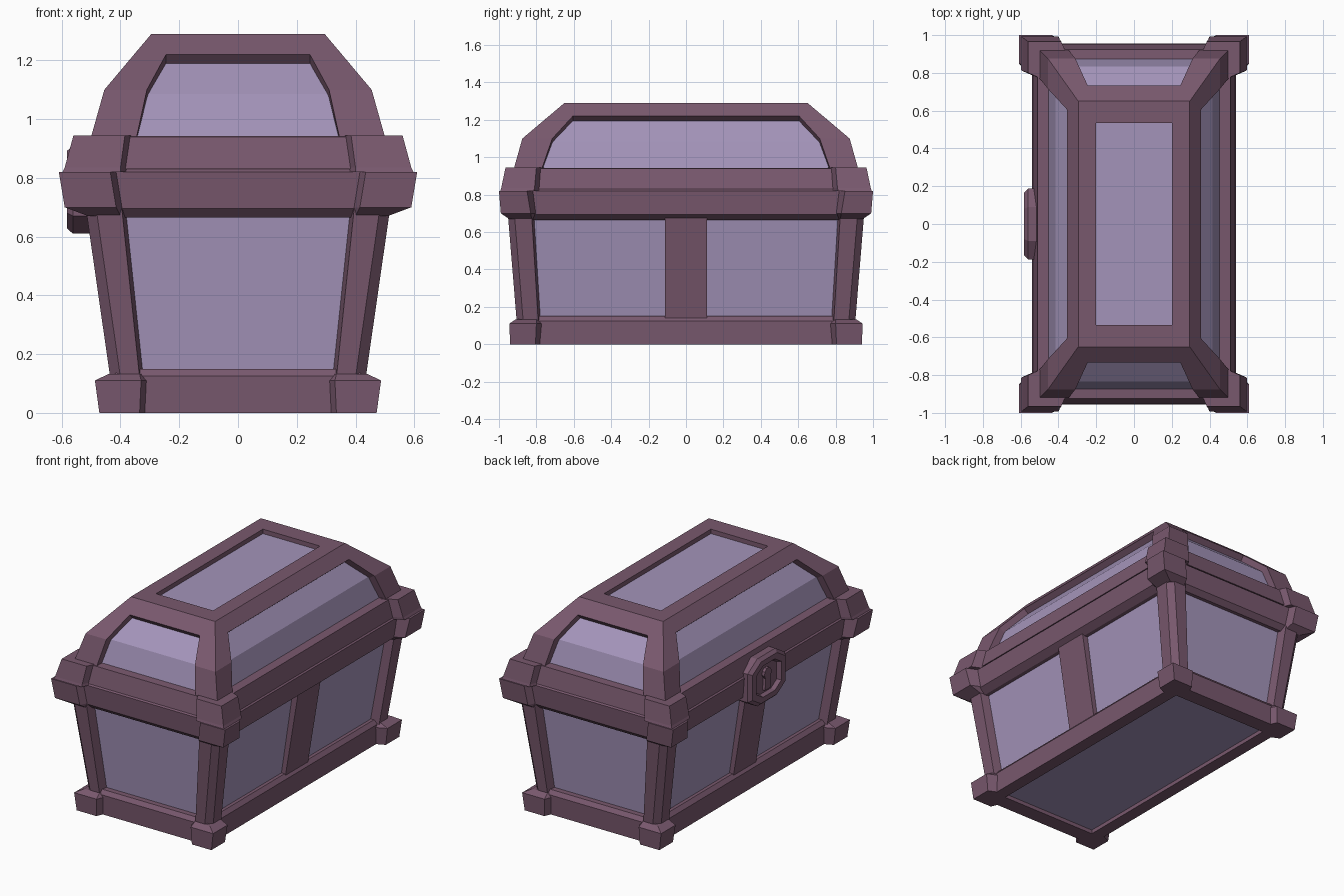
import bpy, bmesh
from math import cos, sin, pi

if "Cube" in bpy.data.objects:
    bpy.data.objects.remove(bpy.data.objects["Cube"])


def material(name, rgb):
    m = bpy.data.materials.new(name)
    m.diffuse_color = (*rgb, 1)
    m.use_nodes = True
    m.node_tree.nodes["Principled BSDF"].inputs["Base Color"].default_value = m.diffuse_color
    return m


TRIM = material("trim", (0.19, 0.098, 0.155))
PANEL = material("panel", (0.37, 0.296, 0.49))


def finish(name, bm, mat, mirror=""):
    bmesh.ops.recalc_face_normals(bm, faces=bm.faces)
    me = bpy.data.meshes.new(name)
    bm.to_mesh(me)
    bm.free()
    me.materials.append(mat)
    ob = bpy.data.objects.new(name, me)
    bpy.context.collection.objects.link(ob)
    if mirror:
        mod = ob.modifiers.new("mirror", 'MIRROR')
        mod.use_axis = ("x" in mirror, "y" in mirror, False)
    return ob


def loft(name, rings, mat, mirror="", closed=False):
    """Join rings of equal point count; cap the ends unless closed on itself."""
    bm = bmesh.new()
    vs = [[bm.verts.new(p) for p in r] for r in rings]
    pairs = list(zip(vs, vs[1:])) + ([(vs[-1], vs[0])] if closed else [])
    n = len(vs[0])
    for a, b in pairs:
        for i in range(n):
            j = (i + 1) % n
            bm.faces.new((a[i], a[j], b[j], b[i]))
    if not closed:
        bm.faces.new(vs[0])
        bm.faces.new(vs[-1])
    return finish(name, bm, mat, mirror)


def rect(z, x, y):
    return [(x, y, z), (-x, y, z), (-x, -y, z), (x, -y, z)]


def corner(z, x, y, ax, ay, c=0.0, root=0.04):
    """Corner plan: outer corner x,y; wings reach back to ax and ay."""
    tip = [(x - c, y), (x, y - c)] if c else [(x, y)]
    plan = [(x, ay), (x - 0.09, ay - root), (ax - root, y - 0.09), (ax, y)] + tip
    return [(px, py, z) for px, py in plan]


# Tapered body panels and bottom board
loft("body_panels", [rect(0.025, 0.365, 0.84), rect(0.70, 0.465, 0.895)], PANEL)

# Base rail, a hollow ring
loft("base_rail", [rect(0, 0.42, 0.9), rect(0.125, 0.425, 0.905), rect(0.15, 0.405, 0.885),
                   rect(0.15, 0.34, 0.80), rect(0, 0.34, 0.80)], TRIM, closed=True)

# Body rim and lid rim
loft("body_rim", [rect(0.665, 0.485, 0.915), rect(0.695, 0.53, 0.945), rect(0.82, 0.54, 0.955),
                  rect(0.835, 0.52, 0.935)], TRIM)
loft("lid_rim", [rect(0.83, 0.535, 0.95), rect(0.94, 0.51, 0.925), rect(0.945, 0.43, 0.85)], TRIM)

# Corner feet, posts and caps
loft("feet", [corner(0, 0.472, 0.94, 0.335, 0.805), corner(0.11, 0.487, 0.945, 0.33, 0.80),
              corner(0.133, 0.44, 0.91, 0.335, 0.80)], TRIM, "xy")
loft("corner_posts", [corner(0.12, 0.435, 0.905, 0.335, 0.79, 0.035, 0.02),
                      corner(0.69, 0.517, 0.952, 0.395, 0.825, 0.035, 0.02)], TRIM, "xy")
loft("body_corner_caps", [corner(0.67, 0.51, 0.945, 0.40, 0.825), corner(0.70, 0.59, 0.99, 0.415, 0.83),
                          corner(0.82, 0.61, 1.0, 0.435, 0.85)], TRIM, "xy")
loft("lid_corner_caps", [corner(0.82, 0.597, 0.993, 0.40, 0.815), corner(0.835, 0.59, 0.988, 0.40, 0.81),
                         corner(0.945, 0.56, 0.965, 0.385, 0.80)], TRIM, "xy")

# Middle stiles on the long sides
loft("side_stiles", [[(x, y, z) for x, y in ((a, -0.113), (a, 0.113), (a - 0.08, 0.113), (a - 0.08, -0.113))]
                     for z, a in ((0.13, 0.41), (0.68, 0.5))], TRIM, "x")

# Lid panels
loft("lid_panels", [rect(0.93, 0.457, 0.878), rect(1.085, 0.415, 0.833), rect(1.262, 0.267, 0.622)], PANEL)

# Lid frame: a skin with openings, given thickness
bm = bmesh.new()


def face(pts):
    bm.faces.new([bm.verts.new(p) for p in pts])


Z = (0.94, 1.10, 1.22, 1.29)
HX = (0.50, 0.455, 0.354, 0.295)
HY = (0.92, 0.875, 0.733, 0.65)
for axis, depth, width, opening, top_in in ((0, HX, HY, (0.77, 0.715, 0.605), (0.2, 0.535)),
                                            (1, HY, HX, (0.345, 0.31, 0.245), (0.535, 0.2))):
    for s in (1, -1):
        def pt(d, w, z):
            return (s * d, w, z) if axis == 0 else (w, s * d, z)

        for t in (1, -1):
            O = [pt(depth[i], t * width[i], Z[i]) for i in (0, 1, 3)]
            P = [pt(depth[i], t * opening[i], Z[i]) for i in range(3)]
            face((O[0], P[0], P[1], O[1]))
            face((O[1], P[1], P[2], O[2]))
        face([pt(depth[2], -opening[2], Z[2]), pt(depth[2], opening[2], Z[2]),
              pt(depth[3], width[3], Z[3]), pt(depth[3], -width[3], Z[3])])
        face([pt(depth[3], -width[3], Z[3]), pt(depth[3], width[3], Z[3]),
              pt(top_in[0], top_in[1], Z[3]), pt(top_in[0], -top_in[1], Z[3])])
bmesh.ops.remove_doubles(bm, verts=bm.verts, dist=0.0005)
frame = finish("lid_frame", bm, TRIM)
sol = frame.modifiers.new("thickness", 'SOLIDIFY')
sol.thickness = 0.05
sol.offset = -1

# Lock plate with a recessed middle
def octagon(x, k):
    a, b, c = 0.187 * k, 0.15 * k, 0.09 * k
    plan = ((a, c), (c, b), (-c, b), (-a, c), (-a, -c), (-c, -b), (c, -b), (a, -c))
    return [(x, y, 0.76 + z) for y, z in plan]


loft("lock_plate", [octagon(-0.48, 1), octagon(-0.562, 1), octagon(-0.582, 0.88),
                    octagon(-0.582, 0.66), octagon(-0.557, 0.6)], TRIM)

# Keyhole boss
hole = [(0.036 * cos(a), 0.79 + 0.036 * sin(a)) for a in [(-50 + 280 * i / 7) * pi / 180 for i in range(8)]]
hole += [(-0.03, 0.69), (0.03, 0.69)]
loft("keyhole", [[(x, y, z) for y, z in hole] for x in (-0.55, -0.575)], TRIM)
